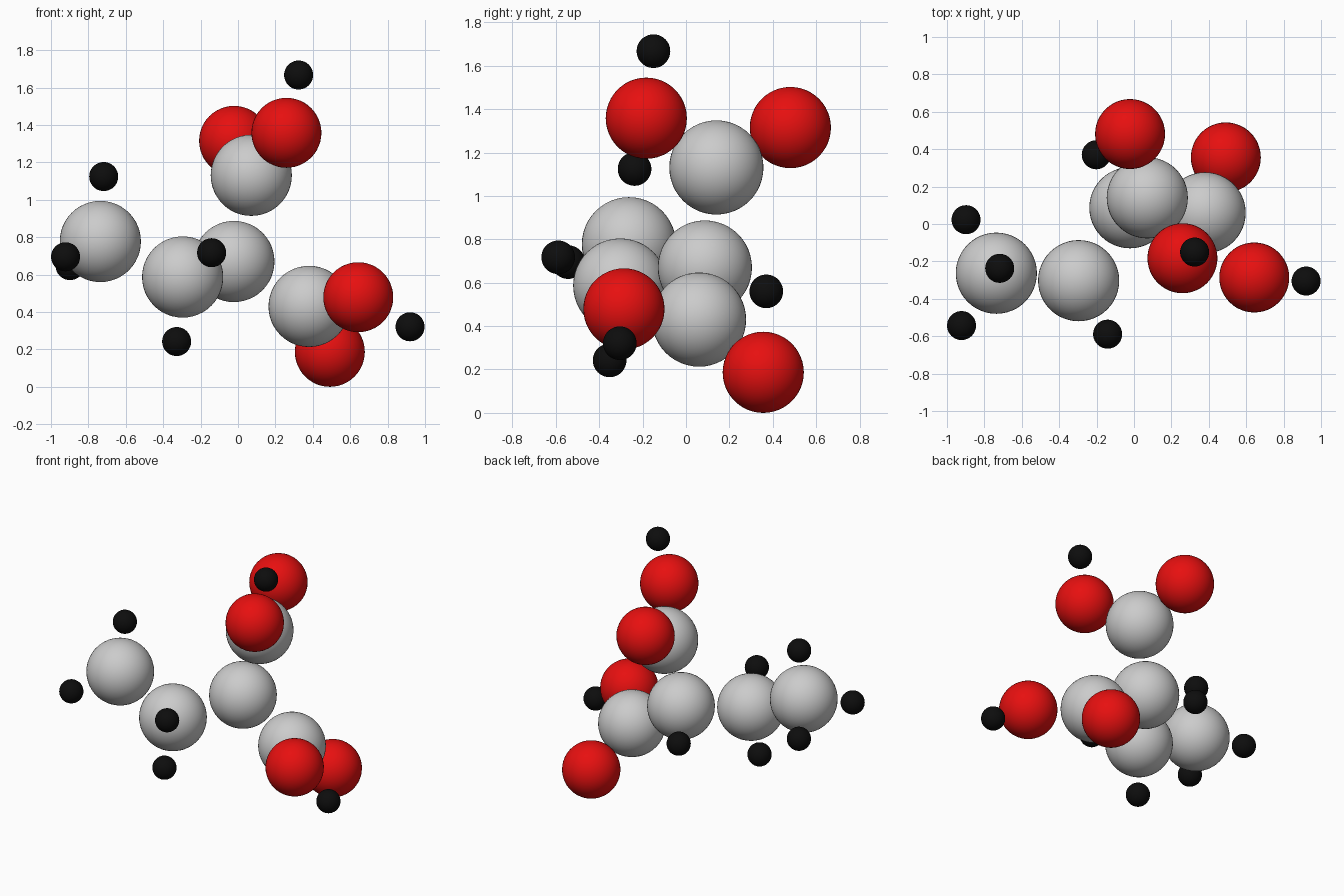
import bpy
import math


def material(name, rgb):
    m = bpy.data.materials.new(name)
    m.diffuse_color = (*rgb, 1)
    return m


red = material("red", (0.8, 0.005, 0.005))
black = material("black", (0.004, 0.004, 0.004))


def atoms(name, radius, mat, centres):
    for i, c in enumerate(centres, 1):
        bpy.ops.mesh.primitive_uv_sphere_add(segments=48, ring_count=24, radius=radius, location=c)
        ob = bpy.context.object
        ob.name = f"{name}_{i}"
        bpy.ops.object.shade_smooth_by_angle(angle=math.radians(30))
        if mat:
            ob.data.materials.append(mat)


# Carbon chain and the two acid carbons
atoms("carbon_atom", 0.217, None, [
    (-0.736, -0.263, 0.777), (-0.296, -0.303, 0.587), (-0.022, 0.087, 0.67),
    (0.38, 0.06, 0.43), (0.071, 0.14, 1.131)])

# Oxygens of the acid groups
atoms("oxygen_atom", 0.187, red, [
    (-0.021, 0.481, 1.315), (0.259, -0.183, 1.358),
    (0.643, -0.286, 0.479), (0.491, 0.356, 0.187)])

# Hydrogens
atoms("hydrogen_atom", 0.0775, black, [
    (-0.718, -0.237, 1.124), (-0.922, -0.543, 0.695), (-0.898, 0.023, 0.648),
    (-0.141, -0.589, 0.717), (-0.328, -0.352, 0.242), (-0.202, 0.37, 0.56),
    (0.324, -0.15, 1.667), (0.92, -0.305, 0.321)])
